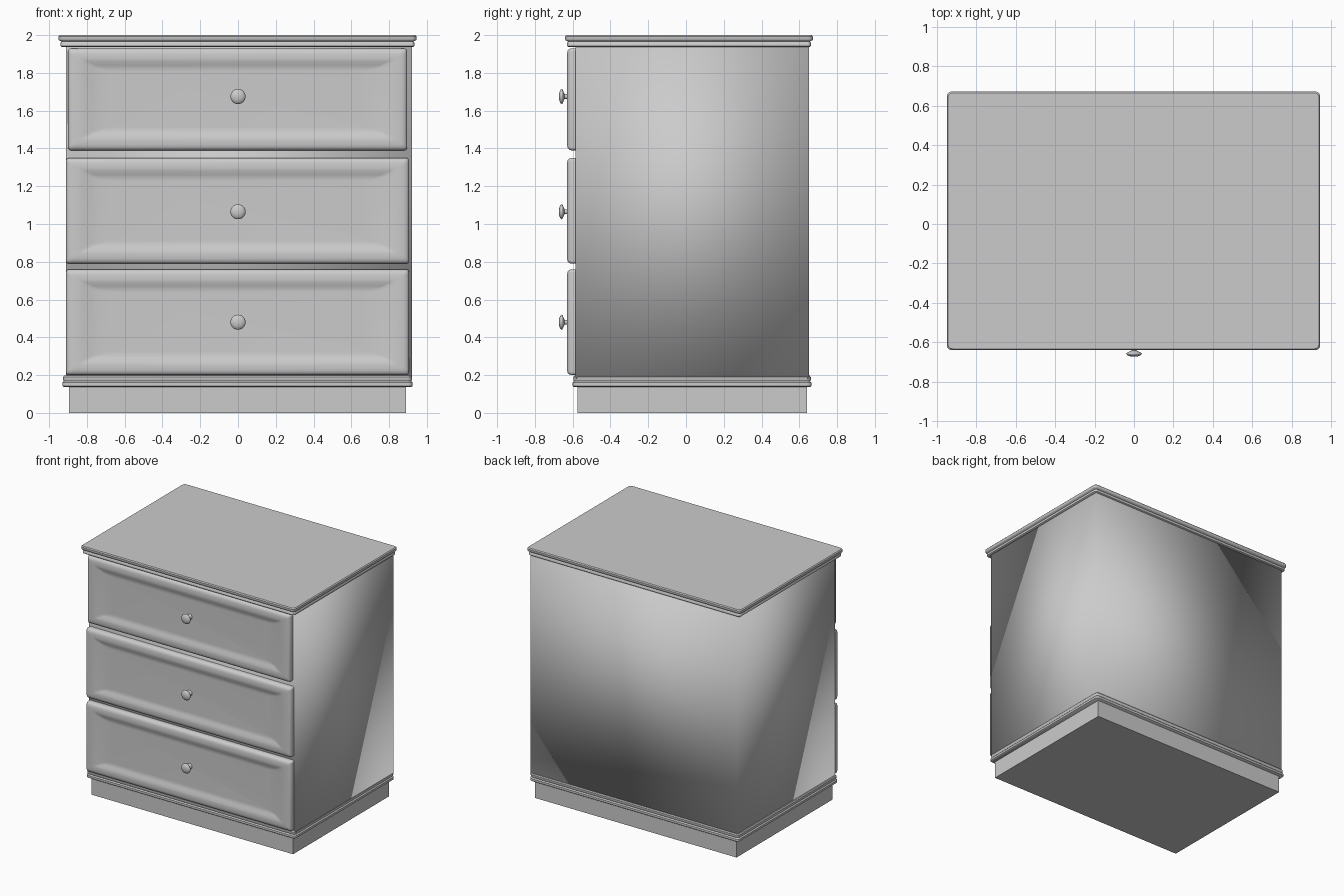
import bpy, bmesh, math
from mathutils import Matrix

cube = bpy.data.objects.get("Cube")
if cube:
    bpy.data.objects.remove(cube, do_unlink=True)

GREY = 0.6
paint = bpy.data.materials.new("grey_paint")
paint.use_nodes = True
paint.diffuse_color = (GREY, GREY, GREY, 1)
paint.node_tree.nodes["Principled BSDF"].inputs["Base Color"].default_value = (GREY, GREY, GREY, 1)


def finish(name, bm, angle):
    """Turn a bmesh into a shaded object; angle None keeps every edge soft."""
    bmesh.ops.recalc_face_normals(bm, faces=bm.faces)
    mesh = bpy.data.meshes.new(name)
    bm.to_mesh(mesh)
    bm.free()
    mesh.materials.append(paint)
    obj = bpy.data.objects.new(name, mesh)
    bpy.context.collection.objects.link(obj)
    bpy.ops.object.select_all(action='DESELECT')
    obj.select_set(True)
    bpy.context.view_layer.objects.active = obj
    if angle is None:
        bpy.ops.object.shade_smooth()
    else:
        bpy.ops.object.shade_smooth_by_angle(angle=math.radians(angle))
    return obj


def loft(bm, rings):
    """Skin a stack of equal-length closed rings and cap both ends."""
    loops = [[bm.verts.new(p) for p in ring] for ring in rings]
    for a, b in zip(loops, loops[1:]):
        for i in range(len(a)):
            j = (i + 1) % len(a)
            bm.faces.new((a[i], a[j], b[j], b[i]))
    bm.faces.new(loops[0])
    bm.faces.new(loops[-1])


def rounded_rect(x0, x1, y0, y1, r, steps=4):
    """Corner-rounded rectangle outline, counter-clockwise."""
    pts = []
    corners = [(x1 - r, y1 - r), (x0 + r, y1 - r), (x0 + r, y0 + r), (x1 - r, y0 + r)]
    for k, (cx, cy) in enumerate(corners):
        for s in range(steps + 1):
            a = (k + s / steps) * math.pi / 2
            pts.append((cx + r * math.cos(a), cy + r * math.sin(a)))
    return pts


def box(name, x0, x1, y0, y1, z0, z1, angle):
    bm = bmesh.new()
    rect = [(x0, y0), (x1, y0), (x1, y1), (x0, y1)]
    loft(bm, [[(x, y, z) for x, y in rect] for z in (z0, z1)])
    return finish(name, bm, angle)


def moulded_slab(name, x0, x1, y0, y1, profile):
    """Slab whose edge follows a profile of (inset, height)."""
    bm = bmesh.new()
    loft(bm, [[(x, y, z) for x, y in
               rounded_rect(x0 + d, x1 - d, y0 + d, y1 - d, 0.025 - d * 0.5)]
              for d, z in profile])
    return finish(name, bm, 40)


# Plinth, body and mouldings
box("plinth", -0.895, 0.89, -0.575, 0.64, 0, 0.14, 30)
box("body", -0.91, 0.92, -0.585, 0.65, 0.18, 1.95, None)
moulded_slab("base_moulding", -0.93, 0.925, -0.60, 0.665,
             [(0.006, 0.138), (0, 0.143), (0, 0.16), (0.008, 0.168),
              (0.004, 0.176), (0.004, 0.19), (0.01, 0.197)])
moulded_slab("top_board", -0.95, 0.945, -0.64, 0.672,
             [(0.016, 1.938), (0.01, 1.943), (0.01, 1.958), (0.016, 1.966),
              (0.003, 1.972), (0, 1.977), (0, 1.993), (0.007, 2.0)])

# Drawer front section: inset in x, inset in z, depth in y
PANEL = [(0, 0, -0.575), (0, 0, -0.607), (0.004, 0.004, -0.618), (0.012, 0.012, -0.626),
         (0.03, 0.027, -0.630), (0.065, 0.055, -0.631), (0.09, 0.07, -0.628),
         (0.13, 0.09, -0.618), (0.17, 0.105, -0.613), (0.23, 0.12, -0.612)]
# Knob section: radius, y
KNOB = [(0.024, -0.605), (0.022, -0.62), (0.013, -0.628), (0.012, -0.642), (0.026, -0.649),
        (0.038, -0.654), (0.040, -0.658), (0.036, -0.664), (0.024, -0.670), (0.010, -0.673)]


def drawer_front(name, x0, x1, z0, z1):
    bm = bmesh.new()
    loft(bm, [[(x, y, z) for x, z in
               rounded_rect(x0 + dx, x1 - dx, z0 + dz, z1 - dz, 0.016)]
              for dx, dz, y in PANEL])
    return finish(name, bm, 50)


def knob(name, z):
    bm = bmesh.new()
    n = 24
    loft(bm, [[(r * math.cos(i * math.tau / n), y, z + r * math.sin(i * math.tau / n))
               for i in range(n)] for r, y in KNOB])
    return finish(name, bm, 60)


# Three drawers with a knob each
for label, half, z0, z1, kz in [("bottom", 0.91, 0.20, 0.76, 0.48),
                                ("middle", 0.91, 0.79, 1.35, 1.065),
                                ("top", 0.90, 1.39, 1.93, 1.675)]:
    drawer_front(label + "_drawer_front", -half, half - 0.004, z0, z1)
    knob(label + "_drawer_knob", kz)
